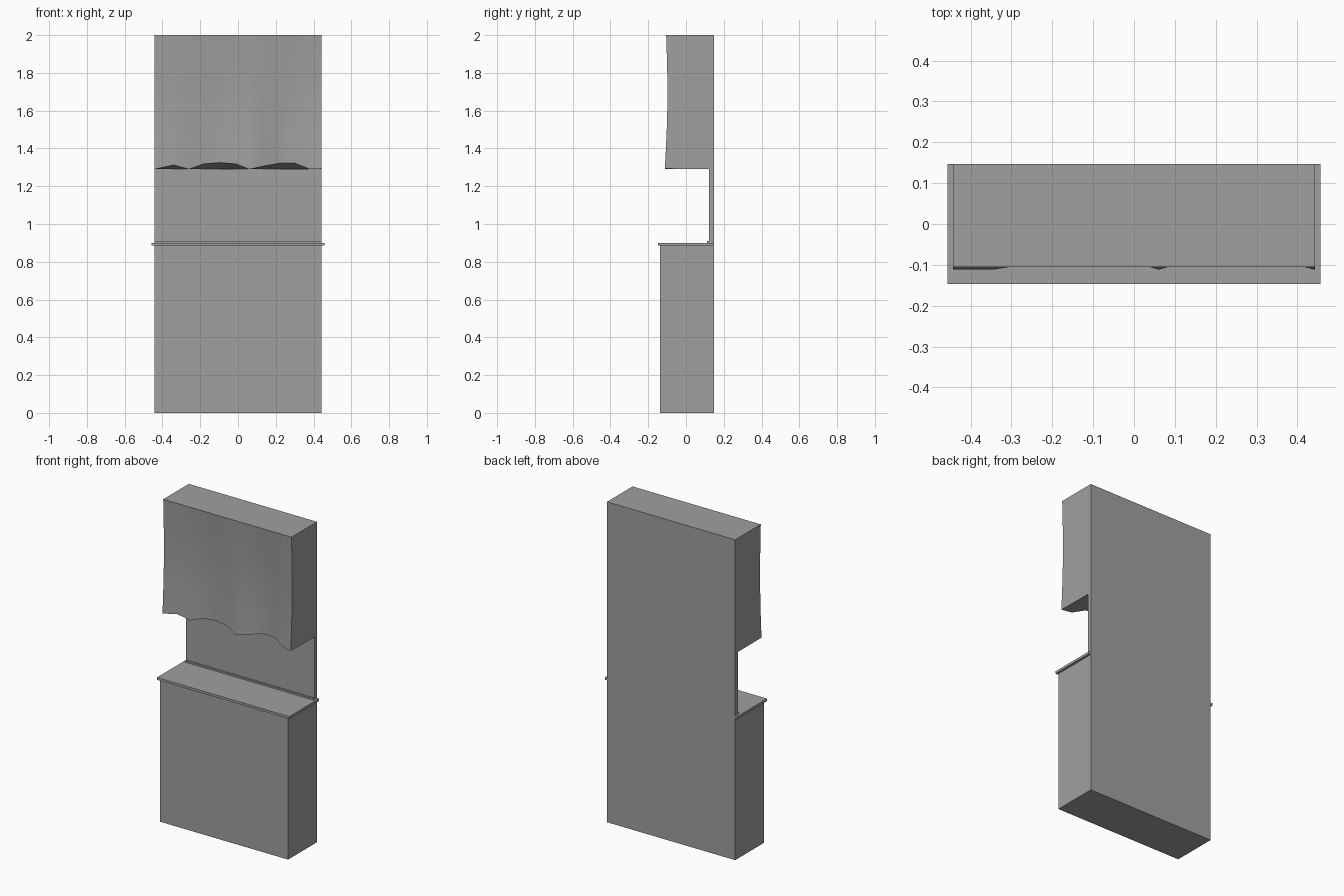
import bpy, bmesh, math

cube = bpy.data.objects.get("Cube")
if cube:
    bpy.data.objects.remove(cube, do_unlink=True)

grey = bpy.data.materials.new("plain grey")
grey.use_nodes = True
COLOUR = (0.35, 0.35, 0.35, 1)
grey.diffuse_color = COLOUR
grey.node_tree.nodes["Principled BSDF"].inputs["Base Color"].default_value = COLOUR

HALF = 0.443
BACK = 0.147
TOP = 2.0
SHELF = 1.29


def finish(name, bm):
    bmesh.ops.recalc_face_normals(bm, faces=bm.faces)
    mesh = bpy.data.meshes.new(name)
    bm.to_mesh(mesh)
    bm.free()
    mesh.materials.append(grey)
    obj = bpy.data.objects.new(name, mesh)
    bpy.context.collection.objects.link(obj)
    return obj


def box(name, half_x, y0, y1, z0, z1):
    bm = bmesh.new()
    bmesh.ops.create_cube(bm, size=1)
    for v in bm.verts:
        v.co = (v.co.x * 2 * half_x,
                y0 + (v.co.y + 0.5) * (y1 - y0),
                z0 + (v.co.z + 0.5) * (z1 - z0))
    return finish(name, bm)


# Lower cabinet, worktop, back panel and the small trim behind the worktop
box("base_cabinet", HALF, -0.138, BACK, 0, 0.885)
box("worktop", 0.457, -0.147, BACK, 0.885, 0.9)
box("back_panel", HALF, 0.122, BACK, 0.9, SHELF)
box("worktop_trim", HALF, 0.112, 0.122, 0.9, 0.91)

# Hem of the draped front: x, y and height of the lower edge
hem = [(-HALF, -0.112, 1.29), (-0.34, -0.111, 1.312), (-0.26, -0.098, 1.29),
       (-0.18, -0.085, 1.318), (-0.10, -0.08, 1.325), (-0.01, -0.09, 1.318),
       (0.06, -0.112, 1.29), (0.13, -0.092, 1.305), (0.22, -0.07, 1.322),
       (0.30, -0.067, 1.322), (0.38, -0.095, 1.29), (HALF, -0.112, 1.293)]

# Upper cabinet: one closed side profile per hem point, folds growing downwards
ROWS = 10
FLAT = -0.105
bm = bmesh.new()
columns = []
for x, y, z in hem:
    profile = [(BACK, TOP)]
    for i in range(ROWS + 1):
        t = i / ROWS
        depth = FLAT + (y - FLAT) * t + 0.01 * math.sin(math.pi * t)
        profile.append((depth, TOP + (z - TOP) * t))
    profile.append((BACK, SHELF))
    columns.append([bm.verts.new((x, py, pz)) for py, pz in profile])
for a, b in zip(columns, columns[1:]):
    for i in range(len(a)):
        j = (i + 1) % len(a)
        bm.faces.new((a[i], a[j], b[j], b[i]))
bm.faces.new(columns[0])
bm.faces.new(columns[-1])
upper = finish("upper_cabinet", bm)

# Soft folds with crisp cabinet edges
bpy.ops.object.select_all(action='DESELECT')
upper.select_set(True)
bpy.context.view_layer.objects.active = upper
bpy.ops.object.shade_smooth_by_angle(angle=math.radians(40))
